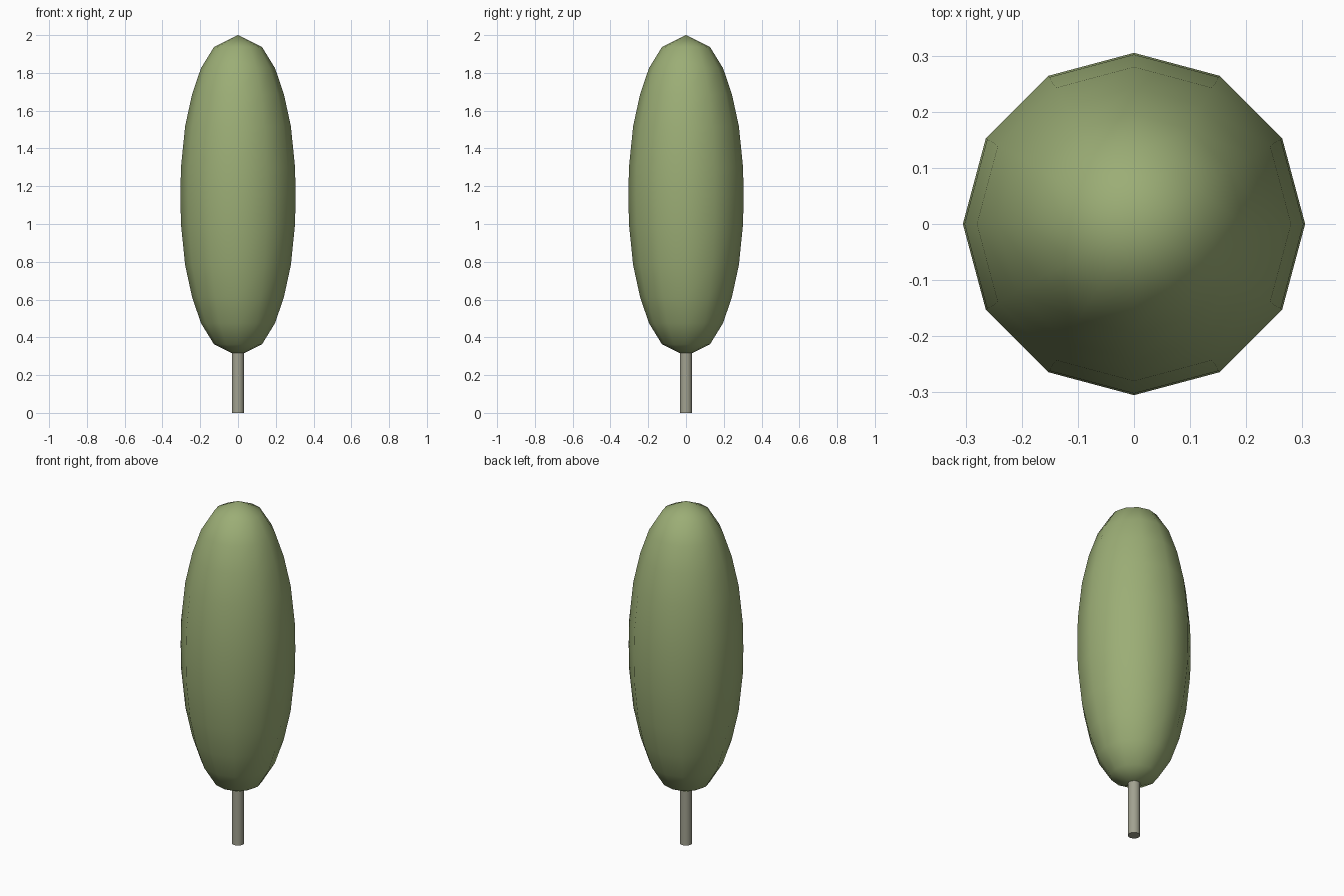
import bpy, math

if "Cube" in bpy.data.objects:
    bpy.data.objects.remove(bpy.data.objects["Cube"])

SIDES = 12


def material(name, color):
    m = bpy.data.materials.new(name)
    m.diffuse_color = color
    m.use_nodes = True
    m.node_tree.nodes["Principled BSDF"].inputs["Base Color"].default_value = m.diffuse_color
    return m


def lathe(name, profile, mat, angle):
    """Revolve (radius, z) points; a zero radius makes a pole."""
    verts, faces, rings = [], [], []
    for r, z in profile:
        start = len(verts)
        n = SIDES if r > 0 else 1
        for i in range(n):
            a = 2 * math.pi * i / SIDES
            verts.append((r * math.cos(a), r * math.sin(a), z))
        rings.append([start + i % n for i in range(SIDES)])
    for low, high in zip(rings, rings[1:]):
        for i in range(SIDES):
            j = (i + 1) % SIDES
            quad = [low[i], low[j], high[j], high[i]]
            faces.append(list(dict.fromkeys(quad)))
    mesh = bpy.data.meshes.new(name)
    mesh.from_pydata(verts, [], faces)
    mesh.materials.append(mat)
    ob = bpy.data.objects.new(name, mesh)
    bpy.context.collection.objects.link(ob)
    bpy.ops.object.select_all(action='DESELECT')
    ob.select_set(True)
    bpy.context.view_layer.objects.active = ob
    bpy.ops.object.shade_smooth_by_angle(angle=math.radians(angle))
    return ob


# Crown: slim egg, mirrored about its middle height
MID = 1.15
half = [(0.0, 0.85), (0.127, 0.787), (0.196, 0.675), (0.243, 0.537),
        (0.28, 0.367), (0.302, 0.15)]
crown = ([(r, MID - h) for r, h in half] + [(0.305, MID)]
         + [(r, MID + h) for r, h in reversed(half)])
lathe("crown", crown, material("leaves", (0.33, 0.42, 0.18, 1)), 60)

# Trunk: thin closed cylinder reaching into the crown
lathe("trunk", [(0, 0), (0.033, 0), (0.033, 0.36), (0, 0.36)],
      material("bark", (0.36, 0.36, 0.28, 1)), 40)
